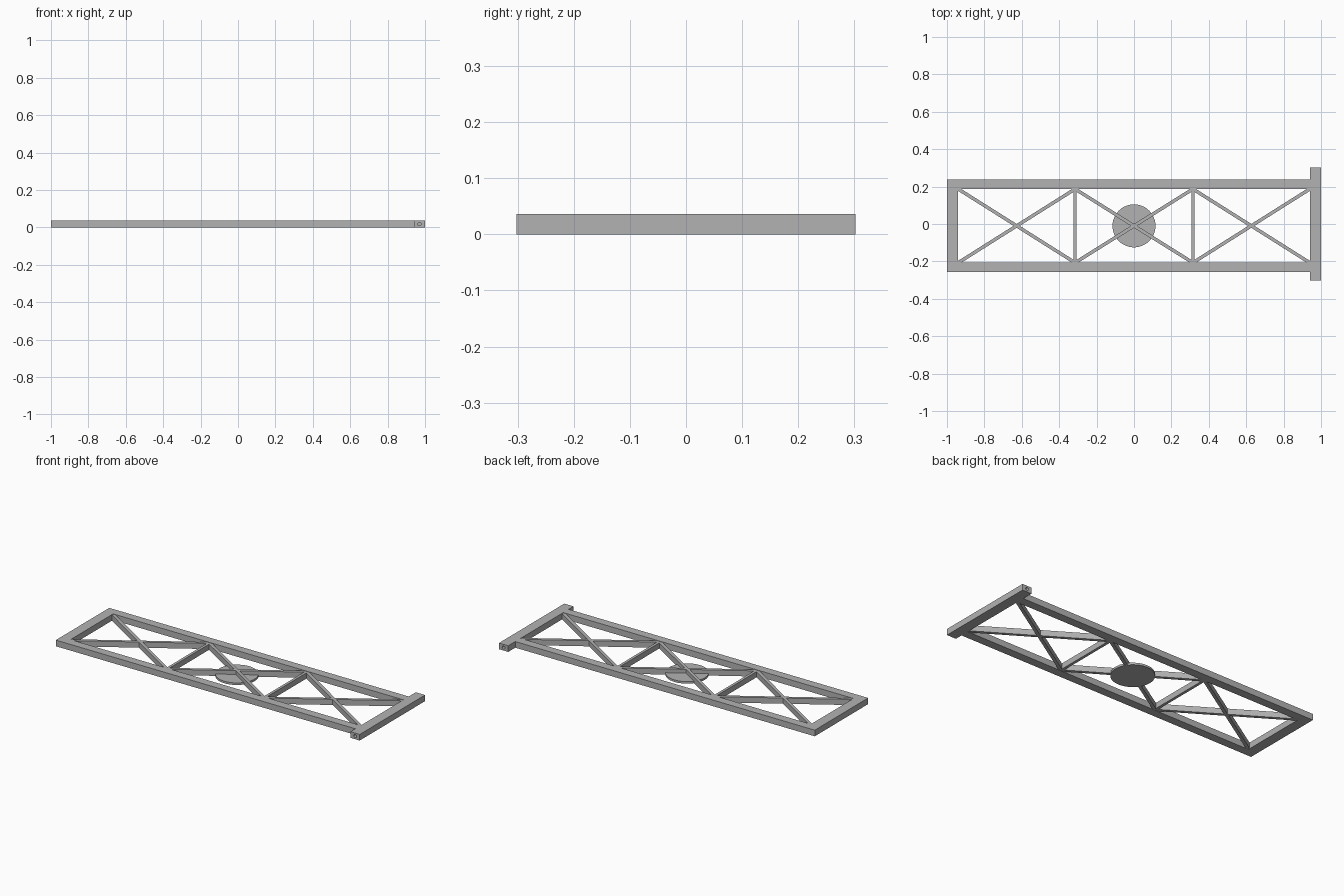
import bpy
import bmesh
import math
from mathutils import Matrix, Vector

cube = bpy.data.objects.get("Cube")
if cube:
    bpy.data.objects.remove(cube, do_unlink=True)

HEIGHT = 0.036
MID_Y = -0.01          # centre line of the truss
OUT_Y, IN_Y = 0.247, 0.197
IN_X, POST_X = 0.94, 0.315

grey = bpy.data.materials.new("grey metal")
grey.use_nodes = True
colour = (0.45, 0.45, 0.45, 1)
grey.diffuse_color = colour
grey.node_tree.nodes["Principled BSDF"].inputs["Base Color"].default_value = colour


def finish(name, bm):
    bmesh.ops.recalc_face_normals(bm, faces=bm.faces)
    mesh = bpy.data.meshes.new(name)
    bm.to_mesh(mesh)
    bm.free()
    mesh.materials.append(grey)
    obj = bpy.data.objects.new(name, mesh)
    bpy.context.collection.objects.link(obj)
    return obj


def prism(name, points, z0, z1):
    bm = bmesh.new()
    face = bm.faces.new([bm.verts.new((x, y, z0)) for x, y in points])
    top = bmesh.ops.extrude_face_region(bm, geom=[face])["geom"]
    verts = [v for v in top if isinstance(v, bmesh.types.BMVert)]
    bmesh.ops.translate(bm, verts=verts, vec=(0, 0, z1 - z0))
    return finish(name, bm)


def cylinder(name, centre, radius, depth, sides, along_y=False):
    bm = bmesh.new()
    matrix = Matrix.Translation(centre)
    if along_y:
        matrix = matrix @ Matrix.Rotation(math.pi / 2, 4, "X")
    bmesh.ops.create_cone(bm, cap_ends=True, segments=sides, radius1=radius,
                          radius2=radius, depth=depth, matrix=matrix)
    return finish(name, bm)


def cut(obj, cutter):
    mod = obj.modifiers.new("cut", "BOOLEAN")
    mod.operation = "DIFFERENCE"
    mod.solver = "EXACT"
    mod.object = cutter
    bpy.context.view_layer.objects.active = obj
    bpy.ops.object.modifier_apply(modifier=mod.name)
    bpy.data.objects.remove(cutter, do_unlink=True)


def brace(name, start, end, width):
    a, b = Vector(start), Vector(end)
    side = (b - a).orthogonal().normalized() * width / 2
    prism(name, [a + side, b + side, b - side, a - side], 0.001, HEIGHT - 0.002)


# Outer frame with the wider hinge bar at the left end
top, bottom = MID_Y + OUT_Y, MID_Y - OUT_Y
frame = prism("frame", [(-1, bottom), (IN_X, bottom), (IN_X, -0.302), (1, -0.302),
                        (1, 0.302), (IN_X, 0.302), (IN_X, top), (-1, top)], 0, HEIGHT)
in_top, in_bottom = MID_Y + IN_Y, MID_Y - IN_Y
cut(frame, prism("opening", [(-IN_X, in_bottom), (IN_X, in_bottom),
                             (IN_X, in_top), (-IN_X, in_top)], -0.1, 0.1))

# Pivot holes in both ends of the hinge bar
for y in (-0.302, 0.302):
    cut(frame, cylinder("pivot_hole", (0.97, y, HEIGHT / 2), 0.009, 0.08, 16, True))

# Cross braces in each bay
stops = [-IN_X, -POST_X, POST_X, IN_X]
for i, (x0, x1) in enumerate(zip(stops, stops[1:]), 1):
    brace(f"rising_brace_{i}", (x0, in_bottom), (x1, in_top), 0.018)
    brace(f"falling_brace_{i}", (x0, in_top), (x1, in_bottom), 0.018)

# Posts between the bays
for side, x in (("right", -POST_X), ("left", POST_X)):
    brace(f"{side}_post", (x, in_bottom), (x, in_top), 0.016)

# Round plate under the middle crossing
disc = cylinder("centre_disc", (0, MID_Y, 0.006), 0.115, 0.012, 48)
bpy.ops.object.select_all(action="DESELECT")
disc.select_set(True)
bpy.context.view_layer.objects.active = disc
bpy.ops.object.shade_smooth_by_angle()
